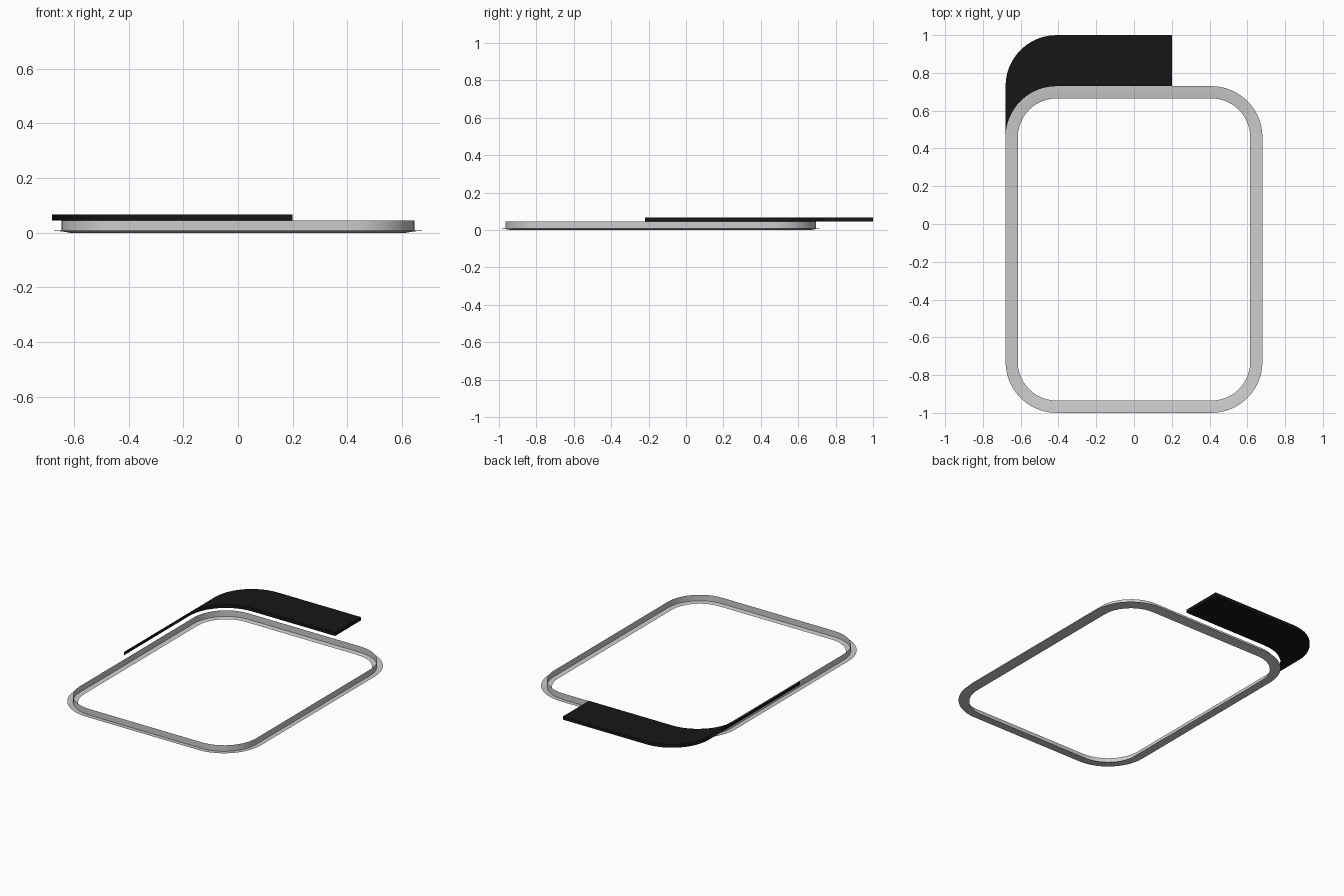
import bpy, math

if "Cube" in bpy.data.objects:
    bpy.data.objects.remove(bpy.data.objects["Cube"])

CX, CY0, CY1 = 0.41, -0.73, 0.46   # corner arc centres
N = 12                             # segments per corner


def outline(r):
    """Rounded rectangle with corner radius r around the fixed arc centres."""
    pts = []
    for k, (x, y) in enumerate([(CX, CY1), (-CX, CY1), (-CX, CY0), (CX, CY0)]):
        for i in range(N + 1):
            a = math.pi / 2 * (k + i / N)
            pts.append((x + r * math.cos(a), y + r * math.sin(a)))
    return pts


def make(name, verts, faces, color=None):
    me = bpy.data.meshes.new(name)
    me.from_pydata(verts, [], faces)
    me.update()
    ob = bpy.data.objects.new(name, me)
    bpy.context.collection.objects.link(ob)
    if color:
        mat = bpy.data.materials.new(name + "_material")
        mat.diffuse_color = color
        mat.use_nodes = True
        mat.node_tree.nodes["Principled BSDF"].inputs["Base Color"].default_value = mat.diffuse_color
        me.materials.append(mat)
    bpy.context.view_layer.objects.active = ob
    ob.select_set(True)
    bpy.ops.object.shade_smooth_by_angle(angle=math.radians(30))
    ob.select_set(False)
    return ob


def ring(name, profile):
    """Sweep a (radius, z) profile round the rounded rectangle."""
    verts, faces = [], []
    for r, z in profile:
        verts += [(x, y, z) for x, y in outline(r)]
    n = len(verts) // len(profile)
    for k in range(len(profile) - 1):
        for i in range(n):
            j = (i + 1) % n
            faces.append((k*n + i, k*n + j, (k+1)*n + j, (k+1)*n + i))
    return make(name, verts, faces)


# sheet frame: slightly dished base flange with an upright wall
ring("base_flange", [(0.205, 0.0), (0.235, 0.005), (0.27, 0.008)])
ring("upright_wall", [(0.235, 0.005), (0.235, 0.045)])

# dark plate: part of the frame edge path pushed back along y
SHIFT, Z0, Z1 = 0.27, 0.045, 0.067
path = [(0.20, 0.73)] + outline(0.27)[N + 1:2 * N + 2] + [(-0.68, -0.22)]
m = len(path)
verts = []
for dy, z in [(0, Z0), (0, Z1), (SHIFT, Z1), (SHIFT, Z0)]:
    verts += [(x, y + dy, z) for x, y in path]
faces = [(0, m, 2*m, 3*m)]
for i in range(m - 1):
    for k in range(4):
        # the straight side run has no width, so it gets a wall only
        if i == m - 2 and k != 0:
            continue
        a, b = k * m, (k + 1) % 4 * m
        faces.append((a + i, a + i + 1, b + i + 1, b + i))
make("dark_plate", verts, faces, (0.008, 0.008, 0.008, 1))
